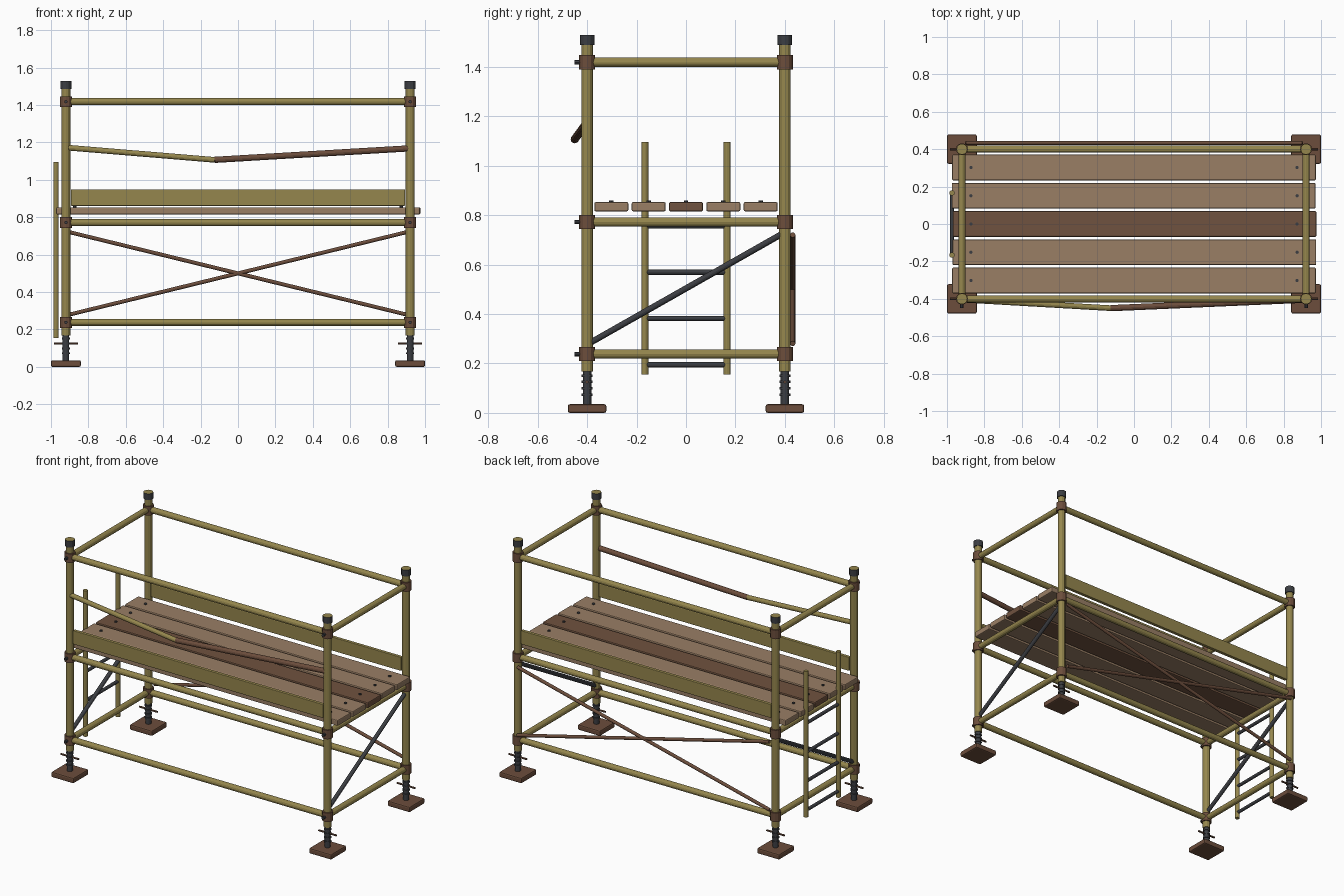
import bpy
from mathutils import Vector

cube = bpy.data.objects.get("Cube")
if cube:
    bpy.data.objects.remove(cube, do_unlink=True)


def material(name, rgb):
    m = bpy.data.materials.new(name)
    m.use_nodes = True
    colour = (*rgb, 1)
    m.diffuse_color = colour
    bsdf = next(n for n in m.node_tree.nodes if n.type == 'BSDF_PRINCIPLED')
    bsdf.inputs["Base Color"].default_value = colour
    return m


OLIVE = material("olive paint", (0.30, 0.24, 0.075))
RUST = material("rusty brown", (0.15, 0.075, 0.045))
DARK = material("dark steel", (0.045, 0.048, 0.055))
WOOD = material("pale timber", (0.32, 0.21, 0.13))
WORN = material("dark timber", (0.16, 0.085, 0.05))


def tube(name, a, b, radius, mat, sides=12):
    """Straight round bar between two points."""
    a, b = Vector(a), Vector(b)
    d = b - a
    bpy.ops.mesh.primitive_cylinder_add(
        vertices=sides, radius=radius, depth=d.length, location=(a + b) / 2,
        rotation=d.to_track_quat('Z', 'Y').to_euler())
    ob = bpy.context.object
    ob.name = name
    ob.data.materials.append(mat)
    return ob


def box(name, centre, size, mat, bevel):
    """Box with softened edges."""
    bpy.ops.mesh.primitive_cube_add(size=1, location=centre)
    ob = bpy.context.object
    ob.name = name
    ob.scale = size
    bpy.ops.object.transform_apply(location=False, rotation=False, scale=True)
    ob.data.materials.append(mat)
    mod = ob.modifiers.new("edge", 'BEVEL')
    mod.width = bevel
    mod.segments = 2
    return ob


PX, PY = 0.92, 0.40
LEVELS = (0.238, 0.772, 1.418)

# Corner posts with feet, screw jacks, caps and couplers
for x in (-PX, PX):
    for y in (-PY, PY):
        box("base_plate", (x, y, 0.0175), (0.16, 0.156, 0.035), RUST, 0.008)
        tube("jack_screw", (x, y, 0.03), (x, y, 0.18), 0.017, DARK)
        for i in range(4):
            z = 0.073 + i * 0.026
            tube("jack_thread", (x, y, z - 0.005), (x, y, z + 0.005), 0.022, DARK)
        tube("jack_handle", (x - 0.064, y, 0.125), (x + 0.064, y, 0.125), 0.006, RUST, 8)
        tube("post", (x, y, 0.167), (x, y, 1.51), 0.0235, OLIVE)
        cap = tube("post_cap", (x, y, 1.487), (x, y, 1.528), 0.029, DARK)
        cap.data.materials.append(OLIVE)
        for face in cap.data.polygons:
            if face.normal.z > 0.9:
                face.material_index = 1
        for z in LEVELS:
            tube("coupler", (x, y, z - 0.029), (x, y, z + 0.029), 0.032, RUST)
            tube("coupler_bolt", (x, y - 0.05, z), (x, y - 0.02, z), 0.009, DARK, 8)

# Horizontal rails on all four sides
for z in LEVELS:
    for s in (-1, 1):
        tube("long_rail", (-PX, s * PY, z), (PX, s * PY, z), 0.019, OLIVE)
        tube("end_rail", (s * PX, -PY, z), (s * PX, PY, z), 0.019, OLIVE)

# Diagonal braces: dark on the ends, crossed rusty pair at the back
for s in (-1, 1):
    tube("end_brace", (s * PX, -0.385, 0.285), (s * PX, 0.385, 0.722), 0.0125, DARK)
    tube("back_brace", (-0.9 * s, 0.432, 0.72), (0.9 * s, 0.432, 0.28), 0.0105, RUST)

# Sagging front guard rail in two pieces
KINK = (-0.125, -0.45, 1.107)
tube("bent_rail_right", (-0.91, -0.405, 1.172), KINK, 0.015, OLIVE)
tube("bent_rail_left", KINK, (0.91, -0.405, 1.168), 0.0165, RUST)

# Deck planks with screws
SHIFT = (0.0, 0.002, 0.003, -0.002, 0.0)
for i in range(5):
    y = (i - 2) * 0.151
    box("plank", (SHIFT[i], y, 0.834), (1.944, 0.137, 0.038),
        WORN if i == 2 else WOOD, 0.006)
    for x in (-0.872, 0.872):
        tube("plank_screw", (x, y, 0.845), (x, y, 0.859), 0.009, DARK, 8)

# Toe boards
for s in (-1, 1):
    box("toe_board", (0, s * 0.398, 0.905), (1.785, 0.022, 0.088), OLIVE, 0.003)

# Ladder on the right end
LX = -0.973
for s in (-1, 1):
    tube("ladder_stile", (LX, s * 0.166, 0.155), (LX, s * 0.166, 1.096), 0.014, OLIVE)
for i in range(4):
    z = 0.195 + i * 0.187
    tube("ladder_rung", (LX, -0.166, z), (LX, 0.166, z), 0.0105, DARK)
